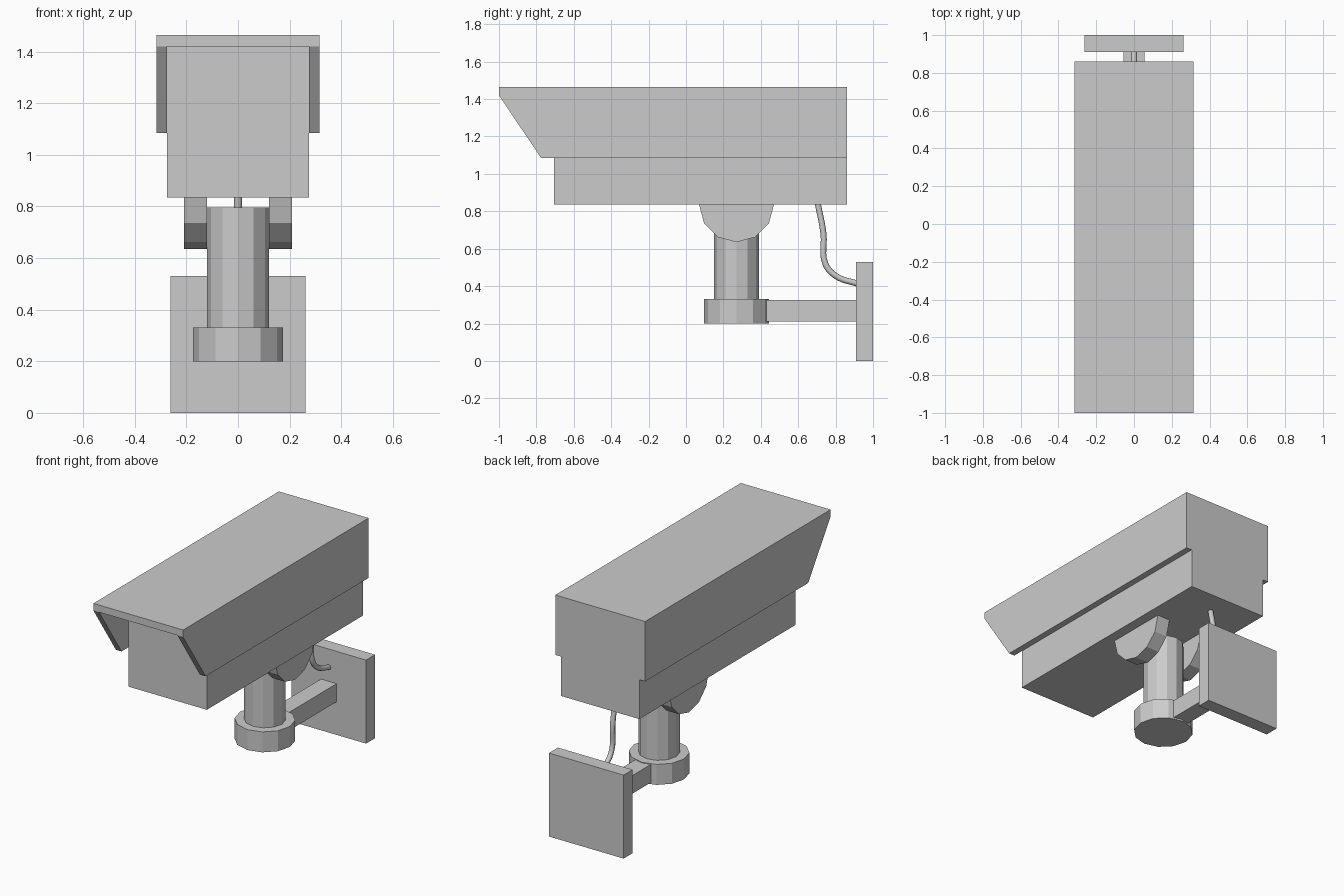
import bpy, bmesh, math
from mathutils import Vector

cube = bpy.data.objects.get("Cube")
if cube:
    bpy.data.objects.remove(cube, do_unlink=True)

grey = bpy.data.materials.new("light grey")
grey.use_nodes = True
colour = (0.6, 0.6, 0.6, 1)
grey.diffuse_color = colour
grey.node_tree.nodes["Principled BSDF"].inputs["Base Color"].default_value = colour

PIVOT_Y = 0.27
BODY_BOTTOM = 0.835


def finish(name, bm):
    bmesh.ops.recalc_face_normals(bm, faces=bm.faces)
    mesh = bpy.data.meshes.new(name)
    bm.to_mesh(mesh)
    bm.free()
    mesh.materials.append(grey)
    obj = bpy.data.objects.new(name, mesh)
    bpy.context.collection.objects.link(obj)
    return obj


def prism(points, offset):
    bm = bmesh.new()
    face = bm.faces.new([bm.verts.new(p) for p in points])
    extruded = bmesh.ops.extrude_face_region(bm, geom=[face])
    verts = [v for v in extruded["geom"] if isinstance(v, bmesh.types.BMVert)]
    bmesh.ops.translate(bm, verts=verts, vec=offset)
    return bm


def box(name, half_width, y0, y1, z0, z1):
    w = half_width
    outline = [(-w, y0, z0), (w, y0, z0), (w, y0, z1), (-w, y0, z1)]
    return finish(name, prism(outline, (0, y1 - y0, 0)))


def post(name, radius, z0, z1, sides=12):
    angles = [math.tau * i / sides for i in range(sides)]
    outline = [(radius * math.cos(a), PIVOT_Y + radius * math.sin(a), z0) for a in angles]
    return finish(name, prism(outline, (0, 0, z1 - z0)))


# Camera housing
box("housing", 0.275, -0.705, 0.86, BODY_BOTTOM, 1.42)

# Hood: a channel section, with its front end cut at a slant below the roof
outer, inner, low, under, top = 0.315, 0.275, 1.085, 1.42, 1.465
section = [(-outer, low), (-inner, low), (-inner, under), (inner, under),
           (inner, low), (outer, low), (outer, top), (-outer, top)]
hood = prism([(x, -1, z) for x, z in section], (0, 1.86, 0))
slope = Vector((0, 0.225, low - under))
cut = bmesh.ops.bisect_plane(
    hood, geom=hood.verts[:] + hood.edges[:] + hood.faces[:], dist=0.0001,
    plane_co=(0, -1, under), plane_no=slope.cross(Vector((1, 0, 0))), clear_inner=False)
# Remove everything in front of the slant and close the cut ends
normal = slope.cross(Vector((1, 0, 0))).normalized()
if normal.y > 0:
    normal = -normal
front = [v for v in hood.verts if (v.co - Vector((0, -1, under))).dot(normal) > 0.001]
bmesh.ops.delete(hood, geom=front, context="VERTS")
bmesh.ops.holes_fill(hood, edges=[e for e in hood.edges if e.is_boundary], sides=0)
finish("hood", hood)

# Half-round pivot cheeks on both sides of the post
for side, x in (("right", -0.21), ("left", 0.12)):
    arc = [math.pi + math.pi * i / 6 for i in range(7)]
    outline = [(x, PIVOT_Y + 0.2 * math.cos(a), BODY_BOTTOM + 0.2 * math.sin(a)) for a in arc]
    finish(side + "_pivot_cheek", prism(outline, (0.09, 0, 0)))

# Post, collar, arm and wall plate
post("post", 0.12, 0.25, 0.795)
post("collar", 0.175, 0.2, 0.33)
box("wall_arm", 0.055, 0.42, 0.92, 0.21, 0.325)
box("wall_plate", 0.262, 0.91, 1.0, 0, 0.53)

# Cable from the housing to the wall plate
curve = bpy.data.curves.new("cable", "CURVE")
curve.dimensions = "3D"
curve.bevel_depth = 0.016
curve.bevel_resolution = 2
curve.resolution_u = 6
path = [(0.703, 0.85), (0.735, 0.68), (0.745, 0.52), (0.8, 0.455), (0.92, 0.412)]
spline = curve.splines.new("BEZIER")
spline.bezier_points.add(len(path) - 1)
for point, (y, z) in zip(spline.bezier_points, path):
    point.co = (0, y, z)
    point.handle_left_type = point.handle_right_type = "AUTO"
curve.materials.append(grey)
cable = bpy.data.objects.new("cable", curve)
bpy.context.collection.objects.link(cable)
